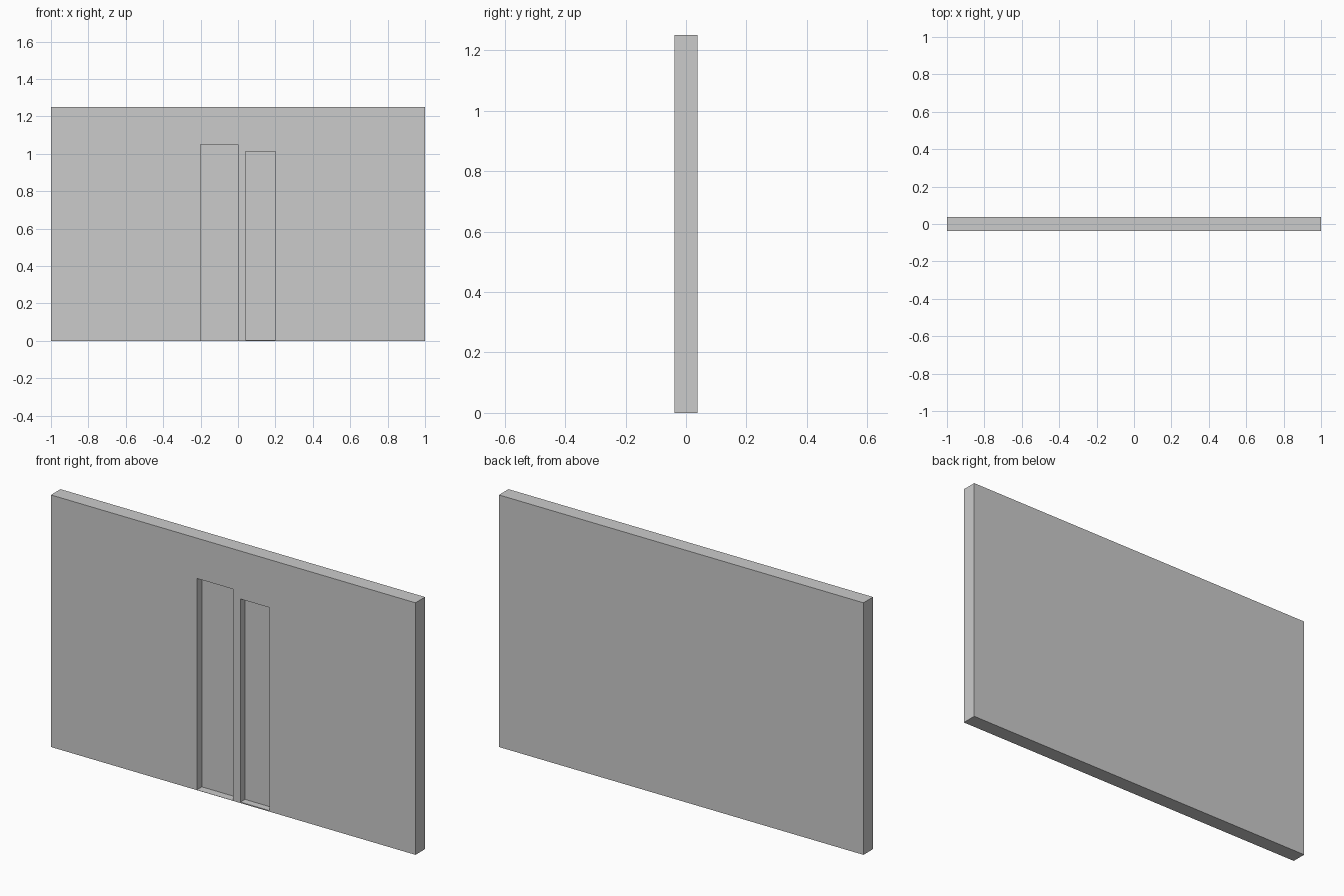
import bpy
import bmesh
from mathutils import Vector

if "Cube" in bpy.data.objects:
    bpy.data.objects.remove(bpy.data.objects["Cube"])

WIDTH, THICK, HEIGHT = 2.0, 0.075, 1.25
FRONT = -THICK / 2

grey = bpy.data.materials.new("plain_grey")
grey.diffuse_color = (0.6, 0.6, 0.6, 1)
grey.use_nodes = True
grey.node_tree.nodes["Principled BSDF"].inputs["Base Color"].default_value = grey.diffuse_color


def box(name, low, high):
    """Add a box between two opposite corners."""
    low, high = Vector(low), Vector(high)
    bm = bmesh.new()
    bmesh.ops.create_cube(bm, size=1)
    bmesh.ops.scale(bm, vec=high - low, verts=bm.verts)
    bmesh.ops.translate(bm, vec=(low + high) / 2, verts=bm.verts)
    mesh = bpy.data.meshes.new(name)
    bm.to_mesh(mesh)
    bm.free()
    mesh.materials.append(grey)
    obj = bpy.data.objects.new(name, mesh)
    bpy.context.collection.objects.link(obj)
    return obj


def recess(wall, name, x0, x1, z0, z1, depth):
    """Cut a rectangular recess into the front of the wall."""
    cutter = box(name, (x0, FRONT - 0.1, z0), (x1, FRONT + depth, z1))
    cutter.hide_render = True
    mod = wall.modifiers.new(name, "BOOLEAN")
    mod.operation = "DIFFERENCE"
    mod.solver = "EXACT"
    mod.object = cutter
    bpy.context.view_layer.objects.active = wall
    bpy.ops.object.modifier_apply(modifier=name)
    bpy.data.objects.remove(cutter, do_unlink=True)


# Solid wall panel
wall = box("wall_panel", (-WIDTH / 2, FRONT, 0), (WIDTH / 2, -FRONT, HEIGHT))

# Tall left recess and slightly shorter right recess, each with a thin floor
recess(wall, "left_recess", -0.2, 0.0, 0.001, 1.05, 0.04)
recess(wall, "right_recess", 0.04, 0.2, 0.005, 1.012, 0.035)
